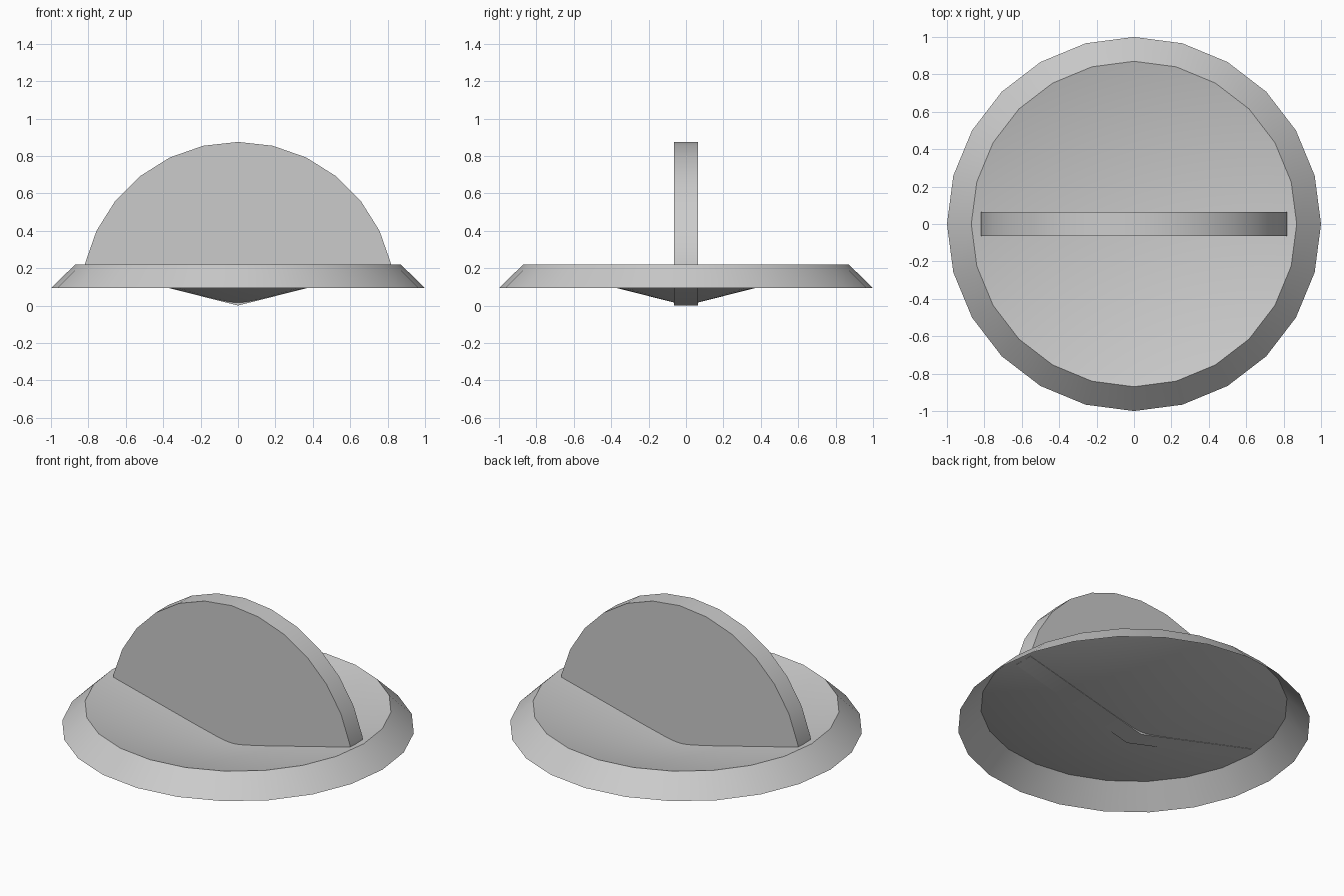
import bpy
import bmesh
from math import sin, cos, pi

cube = bpy.data.objects.get("Cube")
if cube:
    bpy.data.objects.remove(cube, do_unlink=True)

# Single neutral grey
grey = bpy.data.materials.new("plain grey")
grey.use_nodes = True
COLOUR = (0.6, 0.6, 0.6, 1)
grey.diffuse_color = COLOUR
grey.node_tree.nodes["Principled BSDF"].inputs["Base Color"].default_value = COLOUR


def finish(name, bm):
    mesh = bpy.data.meshes.new(name)
    bm.to_mesh(mesh)
    bm.free()
    obj = bpy.data.objects.new(name, mesh)
    bpy.context.collection.objects.link(obj)
    mesh.materials.append(grey)
    bpy.ops.object.select_all(action='DESELECT')
    obj.select_set(True)
    bpy.context.view_layer.objects.active = obj
    bpy.ops.object.shade_smooth_by_angle()
    return obj


# Dish: shallow cone with its tip down, folded over into a flared skirt
SIDES = 24
TOP_R, TOP_Z, RIM_Z = 0.87, 0.22, 0.093
bm = bmesh.new()


def ring(radius, z):
    return [bm.verts.new((radius * cos(2 * pi * i / SIDES),
                          radius * sin(2 * pi * i / SIDES), z))
            for i in range(SIDES)]


tip = bm.verts.new((0, 0, 0))
inner, outer = ring(TOP_R, TOP_Z), ring(1.0, RIM_Z)
for i in range(SIDES):
    j = (i + 1) % SIDES
    bm.faces.new((tip, inner[i], inner[j]))
    bm.faces.new((inner[i], outer[i], outer[j], inner[j]))
finish("dish", bm)

# Fin: upright arched plate whose V-shaped foot follows the cone
STEPS, ARC_R, ARC_Z, HALF_T = 14, 0.84, 0.035, 0.063
arc = [(ARC_R * sin(pi * k / STEPS), ARC_Z + ARC_R * cos(pi * k / STEPS))
       for k in range(-6, 7)]
foot_x = arc[-1][0]
foot_z = foot_x * TOP_Z / TOP_R
profile = arc + [(foot_x, foot_z), (0, 0), (-foot_x, foot_z)]
bm = bmesh.new()
face = bm.faces.new([bm.verts.new((x, -HALF_T, z)) for x, z in profile])
side = bmesh.ops.extrude_face_region(bm, geom=[face])
moved = [v for v in side["geom"] if isinstance(v, bmesh.types.BMVert)]
bmesh.ops.translate(bm, verts=moved, vec=(0, 2 * HALF_T, 0))
bmesh.ops.recalc_face_normals(bm, faces=bm.faces)
finish("fin", bm)
